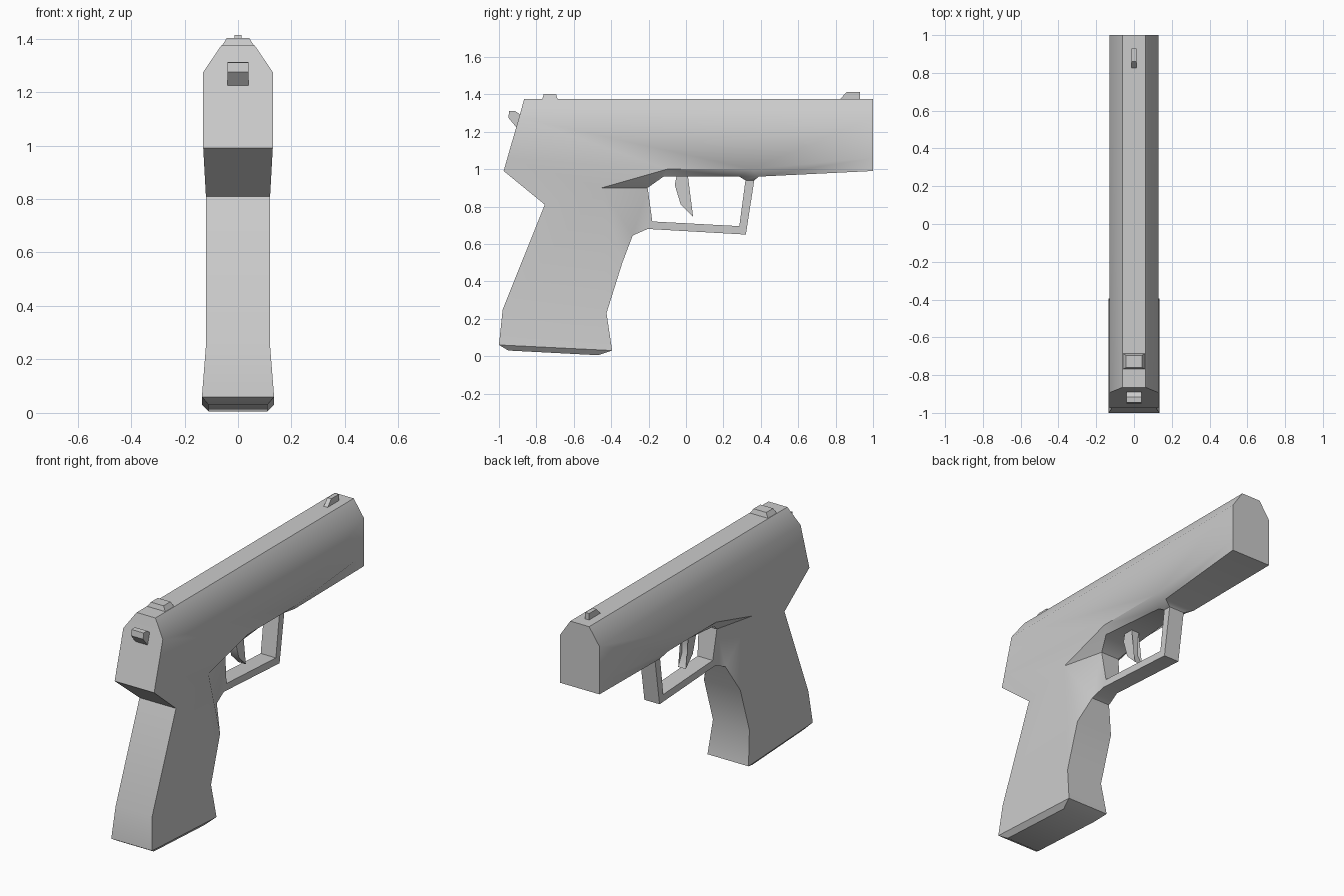
import bpy, bmesh, math

if "Cube" in bpy.data.objects:
    bpy.data.objects.remove(bpy.data.objects["Cube"])


def mirrored_shell(name, points, faces):
    """Side panel of (y, z, half width) points, mirrored in x, open edges bridged across."""
    bm = bmesh.new()
    right = [bm.verts.new((w, y, z)) for y, z, w in points]
    left = [bm.verts.new((-w, y, z)) for y, z, w in points]
    side = [bm.faces.new([right[i] for i in f]) for f in faces]
    bm.verts.index_update()
    rim = [e for e in bm.edges if len(e.link_faces) == 1]
    rim = [(e.verts[0].index, e.verts[1].index) for e in rim]
    for f in faces:
        bm.faces.new([left[i] for i in reversed(f)])
    for a, b in rim:
        bm.faces.new((right[a], right[b], left[b], left[a]))
    bmesh.ops.triangulate(bm, faces=[f for f in bm.faces if len(f.verts) > 3])
    bmesh.ops.recalc_face_normals(bm, faces=bm.faces)
    mesh = bpy.data.meshes.new(name)
    bm.to_mesh(mesh)
    bm.free()
    ob = bpy.data.objects.new(name, mesh)
    bpy.context.collection.objects.link(ob)
    bpy.ops.object.select_all(action='DESELECT')
    ob.select_set(True)
    bpy.context.view_layer.objects.active = ob
    bpy.ops.object.shade_smooth_by_angle(angle=math.radians(38))
    return ob


def plate(name, outline, half_width):
    pts = [(y, z, half_width) for y, z in outline]
    return mirrored_shell(name, pts, [list(range(len(pts)))])


# Slide, grip and trigger guard as one shell
slide = [
    (-.865, 1.375, .062), (1, 1.375, .062), (1, 1.275, .13), (-.893, 1.275, .13),
    (-.975, .99, .13), (1, .99, .13), (.39, .96, .10), (.285, .96, .06),
    (-.12, .96, .10), (-.205, .90, .06)]
grip = [
    (-.755, .81, .12), (-.45, .90, .12), (-.34, .50, .12), (-.425, .23, .12),
    (-.98, .25, .12), (-1, .06, .135), (-.395, .03, .135), (-.47, .005, .11),
    (-.95, .03, .11), (-.285, .645, .06)]
guard = [
    (-.205, .68, .05), (-.18, .72, .05), (.32, .65, .05), (.285, .695, .05),
    (.365, .94, .05), (.318, .94, .05)]
seam = [(-.955, 1.06, .13), (1, 1.06, .13), (.35, 1.0, .13), (-.1, 1.0, .13)]
panels = [
    [0, 3, 2, 1], [3, 26, 29, 28, 27, 2],                          # slide
    [26, 4, 10, 11, 29], [29, 11, 9, 8], [28, 29, 8, 7, 6], [27, 28, 6, 5],  # frame
    [10, 14, 13, 12, 11], [14, 15, 16, 13], [15, 18, 17, 16],      # grip
    [11, 12, 19], [11, 19, 20, 21, 9],                             # grip front taper
    [20, 22, 23, 21], [22, 24, 25, 23], [24, 6, 7, 25]]            # guard
mirrored_shell("body", slide + grip + guard + seam, panels)

# Trigger
plate("trigger", [(-.05, .965), (.01, .965), (.002, .90), (.0, .82), (.038, .745),
                  (-.028, .81), (-.06, .915)], .025)

# Hammer
plate("hammer", [(-.945, 1.31), (-.915, 1.312), (-.885, 1.29), (-.90, 1.215),
                 (-.925, 1.245), (-.95, 1.275)], .04)

# Sights
mirrored_shell("rear_sight", [(-.77, 1.37, .062), (-.685, 1.37, .062),
                              (-.695, 1.402, .042), (-.76, 1.402, .042)], [[0, 1, 2, 3]])
plate("front_sight", [(.82, 1.37), (.93, 1.37), (.93, 1.413), (.86, 1.413)], .013)
